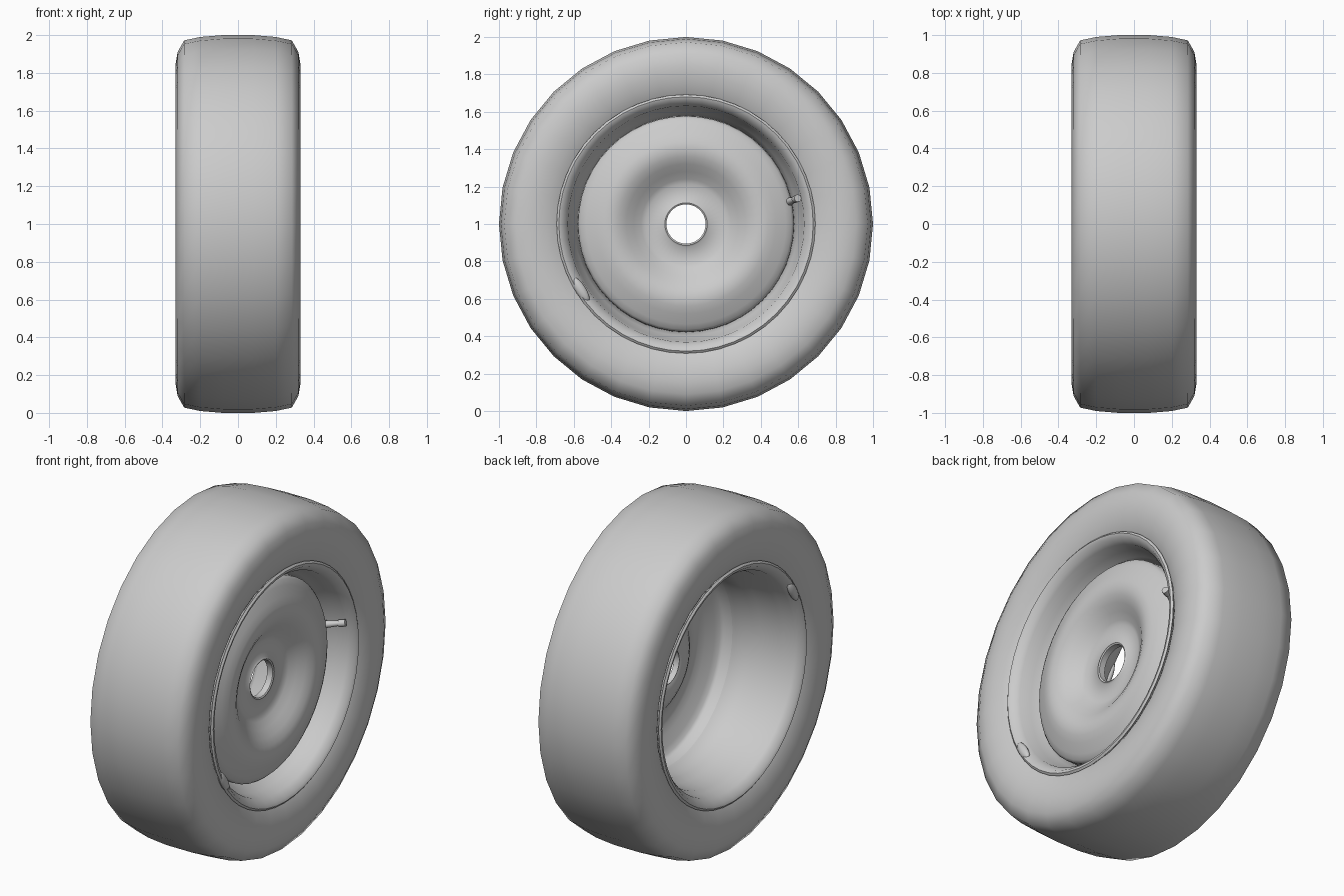
import bpy, bmesh, math
from mathutils import Vector, Matrix

if "Cube" in bpy.data.objects:
    bpy.data.objects.remove(bpy.data.objects["Cube"])

CENTRE = Vector((0, 0, 1))


def finish(name, bm, angle=40):
    bmesh.ops.recalc_face_normals(bm, faces=bm.faces)
    mesh = bpy.data.meshes.new(name)
    bm.to_mesh(mesh)
    bm.free()
    ob = bpy.data.objects.new(name, mesh)
    bpy.context.collection.objects.link(ob)
    bpy.ops.object.select_all(action='DESELECT')
    ob.select_set(True)
    bpy.context.view_layer.objects.active = ob
    bpy.ops.object.shade_smooth_by_angle(angle=math.radians(angle))
    return ob


def lathe(name, profile, sides=32, angle=40):
    """Spin a closed (x, radius) profile around the wheel axle."""
    bm = bmesh.new()
    rings = []
    for i in range(sides):
        a = math.tau * i / sides
        rings.append([bm.verts.new((x, r * math.cos(a), 1 + r * math.sin(a)))
                      for x, r in profile])
    n = len(profile)
    for i in range(sides):
        p, q = rings[i], rings[(i + 1) % sides]
        for j in range(n):
            k = (j + 1) % n
            bm.faces.new((p[j], p[k], q[k], q[j]))
    return finish(name, bm, angle)


def mirrored(half):
    """Complete a half profile given from the outer side to the middle."""
    return half + [(-x, r) for x, r in reversed(half) if x > 0]


def thick(line, t):
    """Give an open profile line a sheet thickness towards -x."""
    return line + [(x - t, r) for x, r in reversed(line)]


# Tyre: bead, rounded sidewall, shoulder and slightly crowned tread
lathe("tyre", mirrored([
    (0.24, 0.64), (0.285, 0.675), (0.30, 0.70), (0.318, 0.75), (0.328, 0.80),
    (0.33, 0.85), (0.32, 0.91), (0.285, 0.972), (0.20, 0.99), (0.08, 1.0)]),
    angle=60)

# Rim barrel: inner face, lips, then outer face hidden under the tyre
inner = [(-0.305, 0.692), (-0.314, 0.68), (-0.308, 0.662), (-0.285, 0.645),
         (-0.27, 0.632), (-0.21, 0.624), (-0.19, 0.61), (-0.07, 0.60),
         (-0.03, 0.578), (0.10, 0.578), (0.16, 0.598), (0.20, 0.622),
         (0.27, 0.632), (0.285, 0.645), (0.308, 0.662), (0.314, 0.68),
         (0.305, 0.692)]
outer = [(0.295, 0.68), (0.26, 0.645), (0.19, 0.635), (0.10, 0.592),
         (-0.03, 0.592), (-0.07, 0.614), (-0.19, 0.624), (-0.26, 0.645),
         (-0.295, 0.68)]
lathe("rim", inner + outer, sides=48)

# Dished wheel disc with recessed hub face and turned-back outer flange
lathe("wheel_disc", thick([
    (0.135, 0.105), (0.153, 0.105), (0.158, 0.113), (0.15, 0.122),
    (0.15, 0.215), (0.162, 0.24), (0.188, 0.28), (0.217, 0.32),
    (0.238, 0.36), (0.247, 0.40), (0.243, 0.44), (0.228, 0.48),
    (0.205, 0.535), (0.19, 0.564), (0.175, 0.577), (0.10, 0.579)], 0.018),
    sides=48, angle=50)


# Valve stem: tapered body with a cap, leaning outwards from the disc
def rod(bm, a, b, r1, r2):
    d = b - a
    rot = d.to_track_quat('Z', 'Y').to_matrix().to_4x4()
    bmesh.ops.create_cone(bm, cap_ends=True, segments=12, radius1=r1, radius2=r2,
                          depth=d.length,
                          matrix=Matrix.Translation((a + b) / 2) @ rot)


bm = bmesh.new()
base, tip = Vector((0.17, 0.548, 1.118)), Vector((0.285, 0.598, 1.138))
rod(bm, base, base.lerp(tip, 0.7), 0.023, 0.014)
rod(bm, base.lerp(tip, 0.7), tip, 0.02, 0.02)
finish("valve_stem", bm)

# Balance weights: small oblong pads clipped to each rim lip
for name, side, ang in (("outer_balance_weight", 1, 212),
                        ("inner_balance_weight", -1, 149)):
    a = math.radians(ang)
    radial = Vector((0, math.cos(a), math.sin(a)))
    tangent = Vector((0, -math.sin(a), math.cos(a)))
    axle = Vector((side, 0, 0))
    basis = Matrix((tangent, radial, axle)).transposed().to_4x4()
    place = Matrix.Translation(CENTRE + radial * 0.664 + axle * 0.30)
    bm = bmesh.new()
    bmesh.ops.create_uvsphere(bm, u_segments=16, v_segments=8, radius=1,
                              matrix=place @ basis @ Matrix.Diagonal((0.078, 0.028, 0.02, 1)))
    finish(name, bm)
